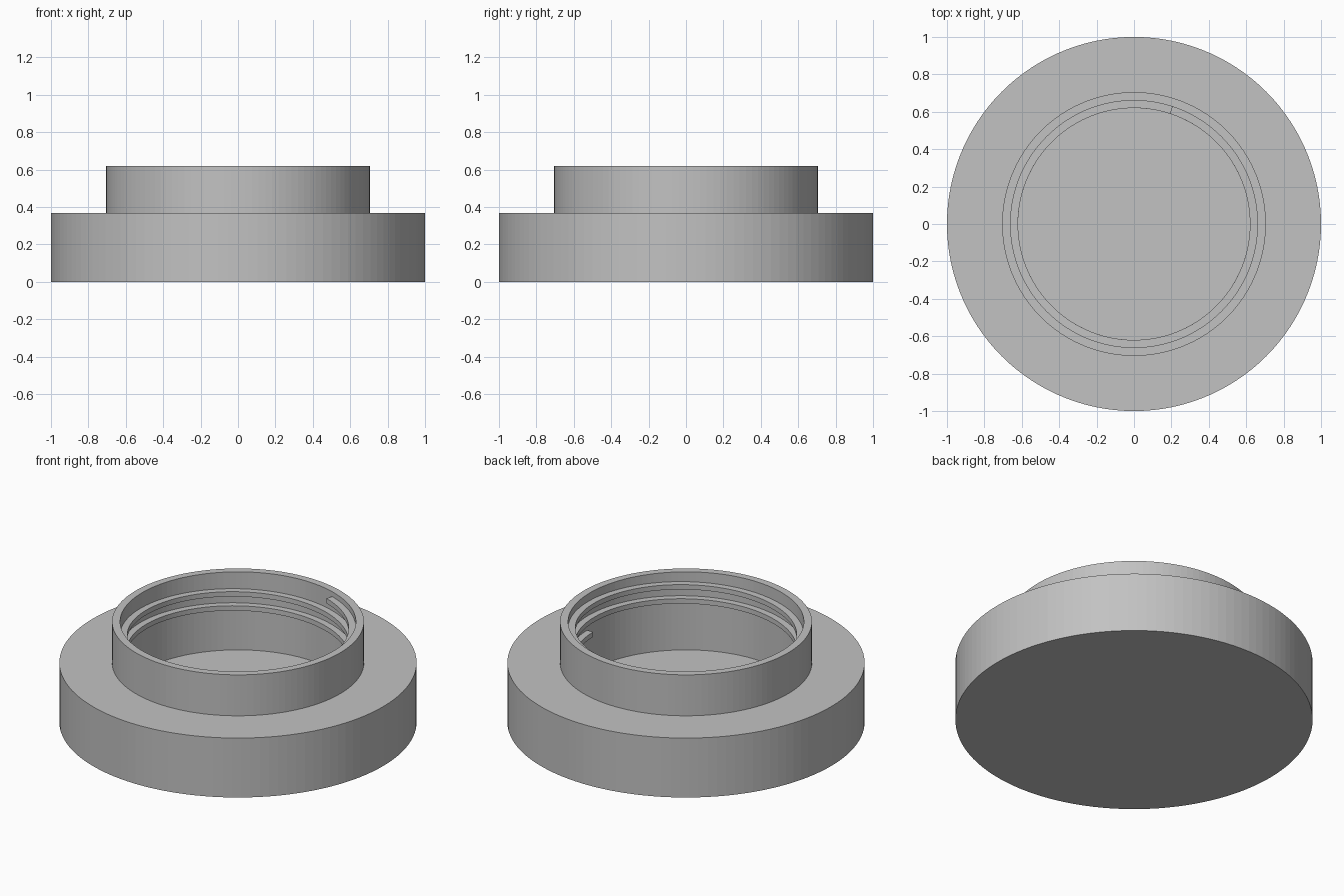
import bpy, bmesh, math

SEGMENTS = 120
BASE_R, BASE_TOP, FLOOR = 1.0, 0.367, 0.138
NECK_R, BORE_R, TOP = 0.705, 0.66, 0.62
RIDGE_R, PITCH = 0.62, 0.087

cube = bpy.data.objects.get("Cube")
if cube:
    bpy.data.objects.remove(cube, do_unlink=True)

grey = bpy.data.materials.new("plain grey")
grey.use_nodes = True
grey.diffuse_color = (0.54, 0.54, 0.54, 1)
grey.node_tree.nodes["Principled BSDF"].inputs["Base Color"].default_value = grey.diffuse_color


def finish(name, bm):
    bmesh.ops.remove_doubles(bm, verts=bm.verts, dist=1e-5)
    bmesh.ops.recalc_face_normals(bm, faces=bm.faces)
    mesh = bpy.data.meshes.new(name)
    bm.to_mesh(mesh)
    bm.free()
    mesh.materials.append(grey)
    obj = bpy.data.objects.new(name, mesh)
    bpy.context.collection.objects.link(obj)
    return obj


def lathe(name, profile, closed=False):
    bm = bmesh.new()
    verts = [bm.verts.new((r, 0, z)) for r, z in profile]
    pairs = list(zip(verts, verts[1:]))
    if closed:
        pairs.append((verts[-1], verts[0]))
    edges = [bm.edges.new(p) for p in pairs]
    bmesh.ops.spin(bm, geom=verts + edges, cent=(0, 0, 0), axis=(0, 0, 1),
                   angle=math.tau, steps=SEGMENTS)
    return finish(name, bm)


def helix(name, section, start, sweep, z_start, pitch):
    """Sweep a section clockwise and downward, capping both ends."""
    bm = bmesh.new()
    steps = round(SEGMENTS * sweep / math.tau)
    rings = []
    for i in range(steps + 1):
        turn = sweep * i / steps
        a, z = start - turn, z_start - pitch * turn / math.tau
        rings.append([bm.verts.new((r * math.cos(a), r * math.sin(a), z + dz))
                      for r, dz in section])
    n = len(section)
    for lower, upper in zip(rings, rings[1:]):
        for j in range(n):
            k = (j + 1) % n
            bm.faces.new((lower[j], lower[k], upper[k], upper[j]))
    bm.faces.new(rings[0])
    bm.faces.new(rings[-1])
    return finish(name, bm)


# Wide round base with a blind recess
lathe("base", [(0, 0), (BASE_R, 0), (BASE_R, BASE_TOP), (BORE_R, BASE_TOP),
               (BORE_R, FLOOR), (0, FLOOR)])

# Thin-walled neck standing on the base
lathe("neck", [(BORE_R, BASE_TOP), (NECK_R, BASE_TOP), (NECK_R, TOP), (BORE_R, TOP)],
      closed=True)

# Internal screw thread, flat on top
helix("screw_thread", [(BORE_R + 0.01, 0), (RIDGE_R, 0), (RIDGE_R, -0.03), (BORE_R + 0.01, -0.042)],
      math.radians(72), math.radians(790), 0.59, PITCH)
